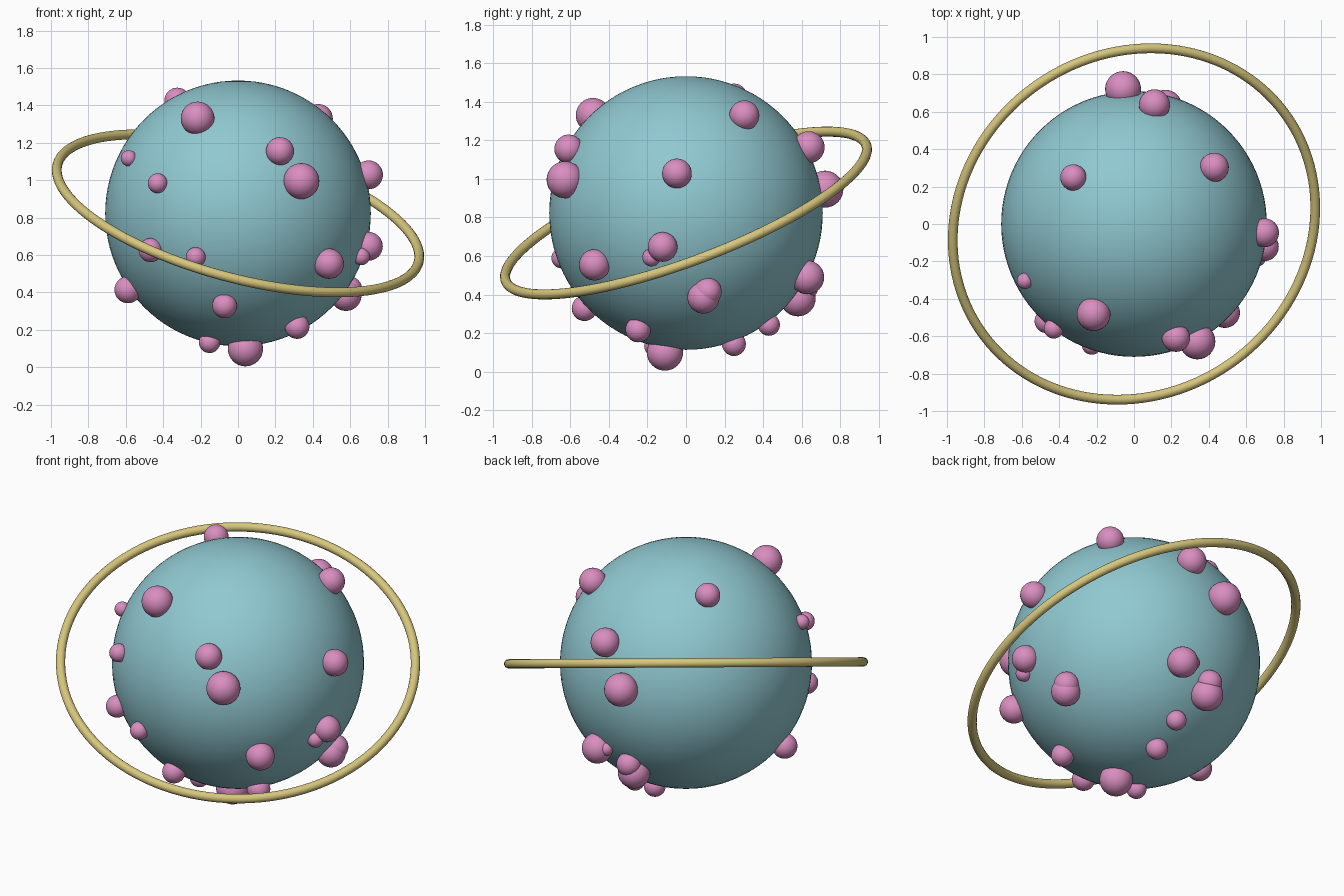
import bpy
from mathutils import Vector

cube = bpy.data.objects.get("Cube")
if cube:
    bpy.data.objects.remove(cube, do_unlink=True)

CENTRE = Vector((0, 0, 0.823))
RADIUS = 0.71


def make_material(name, rgb):
    mat = bpy.data.materials.new(name)
    mat.use_nodes = True
    colour = (*rgb, 1.0)
    mat.diffuse_color = colour
    mat.node_tree.nodes["Principled BSDF"].inputs["Base Color"].default_value = colour
    return mat


teal = make_material("pale teal", (0.28, 0.58, 0.64))
pink = make_material("orchid pink", (0.70, 0.27, 0.53))
gold = make_material("soft gold", (0.68, 0.57, 0.205))


def finish(name, mat):
    obj = bpy.context.object
    obj.name = name
    obj.data.materials.append(mat)
    bpy.ops.object.shade_smooth()
    return obj


def ball(name, location, radius, mat, segments, rings):
    bpy.ops.mesh.primitive_uv_sphere_add(
        segments=segments, ring_count=rings, radius=radius, location=location)
    return finish(name, mat)


# Planet body
ball("planet", CENTRE, RADIUS, teal, 96, 48)

# Tilted orbit ring
bpy.ops.mesh.primitive_torus_add(
    major_radius=1.0, minor_radius=0.026, major_segments=128, minor_segments=16,
    location=CENTRE, rotation=(0.35, 0.266, 0))
finish("ring", gold)

# Bumps half sunk in the surface: direction from the centre, then radius
upper_bumps = [
    (-.215, -.480, .505, .090), (.338, -.626, .172, .096), (.225, -.610, .333, .075),
    (-.430, -.560, .161, .053), (-.595, -.310, .300, .043), (-.059, .727, .125, .096),
    (.110, .640, .343, .083), (-.326, .250, .605, .070), (.432, .305, .510, .078),
    (.696, -.047, .205, .077),
]
lower_bumps = [
    (-.468, -.520, -.197, .064), (-.227, -.648, -.235, .053), (-.592, -.130, -.411, .072),
    (.700, -.122, -.177, .077), (.667, -.183, -.234, .046), (.489, -.478, -.271, .081),
    (-.072, -.530, -.497, .066), (.318, -.250, -.609, .066), (.040, -.110, -.729, .094),
    (-.152, -.160, -.690, .057), (.040, .250, -.683, .062), (.050, .434, -.585, .057),
    (.575, .090, -.437, .083), (.585, .112, -.403, .072), (.170, .635, -.337, .088),
    (-.049, .575, -.440, .092), (-.039, .615, -.382, .070), (.102, .639, -.318, .040),
]
for i, (x, y, z, r) in enumerate(upper_bumps + lower_bumps, 1):
    offset = Vector((x, y, z)).normalized() * (RADIUS + 0.25 * r)
    ball(f"bump_{i:02d}", CENTRE + offset, r, pink, 32, 16)
